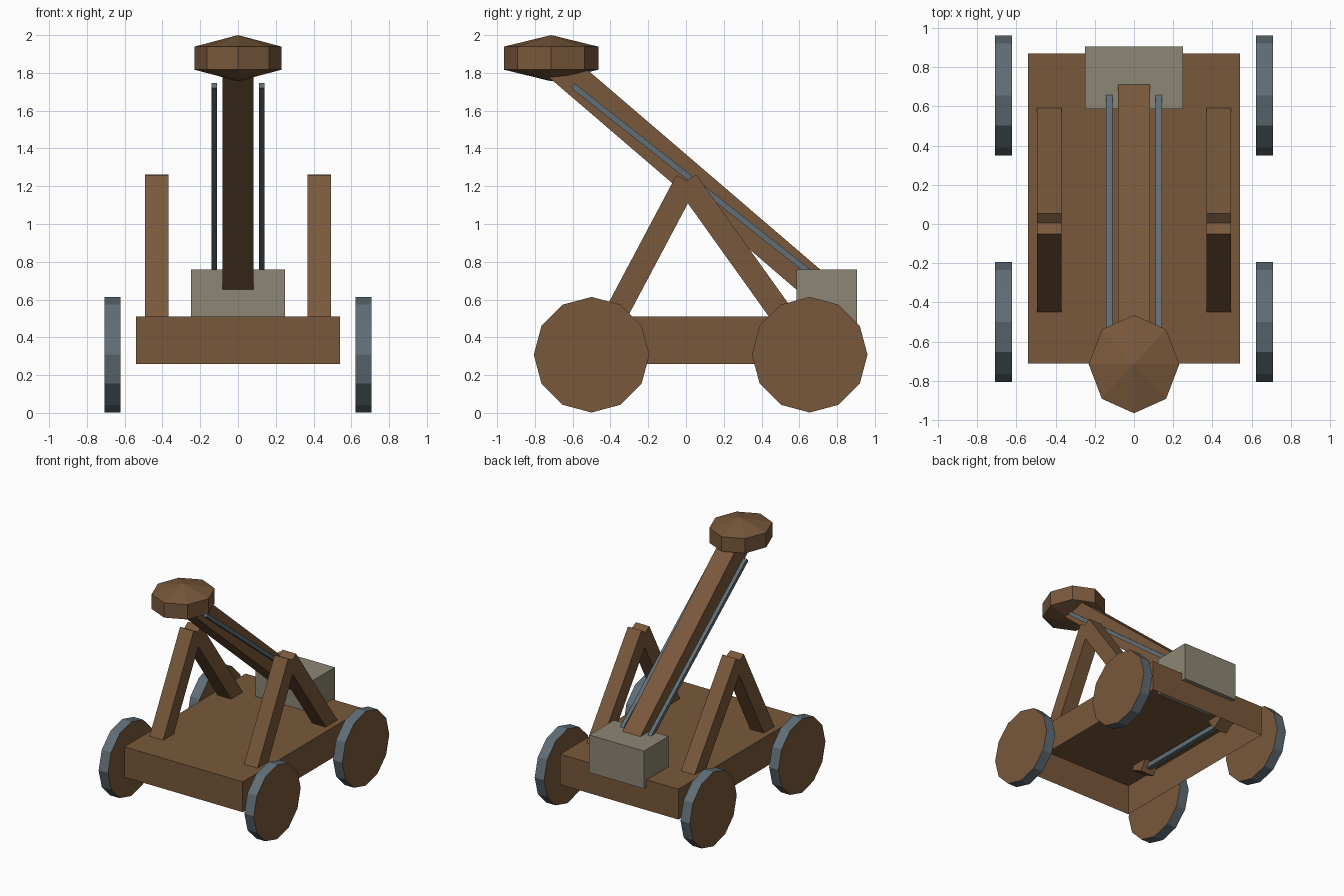
import bpy, bmesh, math
from mathutils import Matrix, Vector

if "Cube" in bpy.data.objects:
    bpy.data.objects.remove(bpy.data.objects["Cube"])


def material(name, rgb):
    m = bpy.data.materials.new(name)
    m.diffuse_color = (*rgb, 1.0)
    m.use_nodes = True
    m.node_tree.nodes["Principled BSDF"].inputs["Base Color"].default_value = m.diffuse_color
    return m


WOOD = material("brown wood", (0.190, 0.098, 0.044))
IRON = material("blue grey iron", (0.117, 0.156, 0.181))
STONE = material("grey stone", (0.262, 0.238, 0.174))


def finish(name, bm, *mats):
    bmesh.ops.recalc_face_normals(bm, faces=bm.faces)
    me = bpy.data.meshes.new(name)
    bm.to_mesh(me)
    bm.free()
    for m in mats:
        me.materials.append(m)
    ob = bpy.data.objects.new(name, me)
    bpy.context.collection.objects.link(ob)
    return ob


def box(name, lo, hi, mat, open_bottom=False):
    lo, hi = Vector(lo), Vector(hi)
    bm = bmesh.new()
    bmesh.ops.create_cube(bm, size=1, matrix=Matrix.Translation((lo + hi) / 2)
                          @ Matrix.Diagonal((*(hi - lo), 1)))
    bmesh.ops.recalc_face_normals(bm, faces=bm.faces)
    if open_bottom:
        low = [f for f in bm.faces if f.normal.z < -0.9]
        bmesh.ops.delete(bm, geom=low, context='FACES_ONLY')
    me = bpy.data.meshes.new(name)
    bm.to_mesh(me)
    bm.free()
    me.materials.append(mat)
    ob = bpy.data.objects.new(name, me)
    bpy.context.collection.objects.link(ob)


def beam(name, x, start, end, width, mat):
    """Square bar in a y-z plane from start (y, z) to end (y, z)."""
    a, b = Vector((x, *start)), Vector((x, *end))
    d = b - a
    tilt = Matrix.Rotation(math.atan2(d.z, d.y), 4, 'X')
    bm = bmesh.new()
    bmesh.ops.create_cube(bm, size=1, matrix=Matrix.Translation((a + b) / 2) @ tilt
                          @ Matrix.Diagonal((width, d.length, width, 1)))
    finish(name, bm, mat)


def wheel(name, x, y):
    bm = bmesh.new()
    bmesh.ops.create_cone(bm, cap_ends=True, segments=12, radius1=0.306, radius2=0.306,
                          depth=0.085, matrix=Matrix.Translation((x, y, 0.308))
                          @ Matrix.Rotation(math.pi / 2, 4, 'Y'))
    bm.normal_update()
    for f in bm.faces:  # wooden discs, iron tread
        f.material_index = 0 if abs(f.normal.x) > 0.9 else 1
    finish(name, bm, WOOD, IRON)


# Hollow deck, open underneath
box("deck", (-0.54, -0.71, 0.26), (0.54, 0.87, 0.51), WOOD, open_bottom=True)

# Counterweight block
box("counterweight", (-0.25, 0.585, 0.45), (0.25, 0.905, 0.76), STONE)

# Throwing arm
beam("throwing_arm", 0, (0.70, 0.661), (-0.69, 1.853), 0.163, WOOD)

# Faceted bucket at the arm tip
bm = bmesh.new()
bmesh.ops.create_uvsphere(bm, u_segments=8, v_segments=3, radius=1,
                          matrix=Matrix.Translation((0, -0.714, 1.878))
                          @ Matrix.Diagonal((0.267, 0.289, 0.122, 1)))
finish("bucket", bm, WOOD)

# Mirrored parts
for side, s in (("left", -1), ("right", 1)):
    beam(f"arm_rod_{side}", s * 0.126, (0.71, 0.699), (-0.60, 1.733), 0.031, IRON)
    beam(f"front_leg_{side}", s * 0.431, (-0.41, 0.45), (0.004, 1.23), 0.124, WOOD)
    beam(f"rear_leg_{side}", s * 0.431, (0.558, 0.45), (0.002, 1.227), 0.124, WOOD)
    beam(f"leg_tie_{side}", s * 0.431, (-0.39, 0.475), (0.54, 0.475), 0.04, IRON)
    for end, y in (("front", -0.5), ("rear", 0.655)):
        wheel(f"{end}_wheel_{side}", s * 0.665, y)
